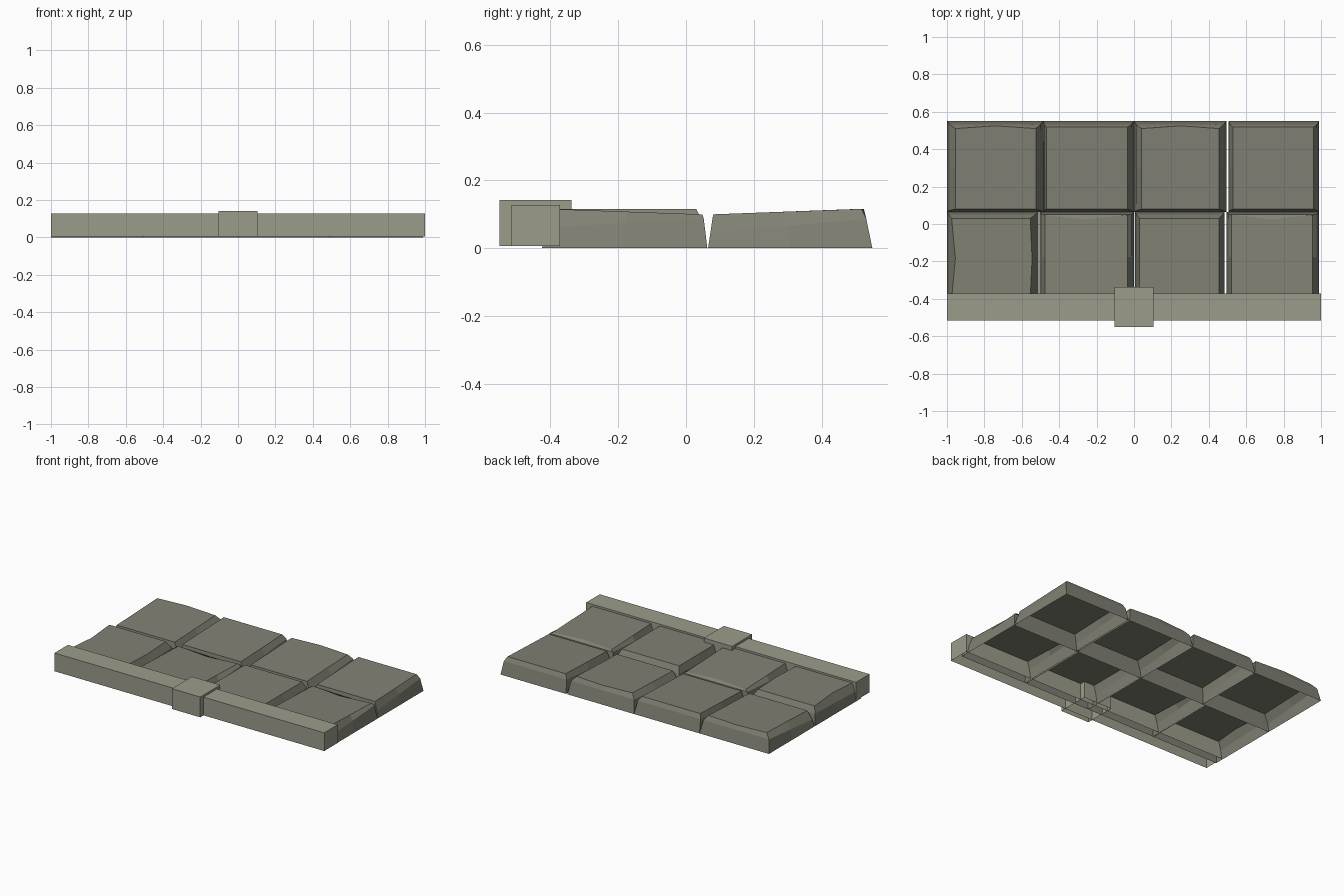
import bpy, bmesh

if "Cube" in bpy.data.objects:
    bpy.data.objects.remove(bpy.data.objects["Cube"])


def material(name, rgb):
    m = bpy.data.materials.new(name)
    m.diffuse_color = (*rgb, 1)
    m.use_nodes = True
    m.node_tree.nodes["Principled BSDF"].inputs["Base Color"].default_value = m.diffuse_color
    return m


slab_stone = material("slab_stone", (0.22, 0.22, 0.175))
kerb_stone = material("kerb_stone", (0.33, 0.335, 0.26))


def finish(bm, name, mat):
    bmesh.ops.recalc_face_normals(bm, faces=bm.faces)
    me = bpy.data.meshes.new(name)
    bm.to_mesh(me)
    bm.free()
    me.materials.append(mat)
    ob = bpy.data.objects.new(name, me)
    bpy.context.collection.objects.link(ob)
    return ob


def open_box(name, x0, x1, y0, y1, z0, z1):
    """Box without its hidden underside."""
    bm = bmesh.new()
    bmesh.ops.create_cube(bm, size=1)
    for v in bm.verts:
        v.co.x = x1 if v.co.x > 0 else x0
        v.co.y = y1 if v.co.y > 0 else y0
        v.co.z = z1 if v.co.z > 0 else z0
    bottom = min(bm.faces, key=lambda f: f.calc_center_median().z)
    bmesh.ops.delete(bm, geom=[bottom], context='FACES_ONLY')
    return finish(bm, name, kerb_stone)


def ring(x0, x1, y0, y1, zf, zb, side=0, back=0, drop=0):
    """Eight points: corners and edge middles; the middles can bow or chip."""
    xm, ym, zm = (x0 + x1) / 2, (y0 + y1) / 2, (zf + zb) / 2
    return [(x0, y0, zf), (xm, y0, zf), (x1, y0, zf), (x1 + side / 2, ym, zm),
            (x1, y1, zb), (xm, y1 + back, zb - drop), (x0, y1, zb), (x0 + side, ym, zm)]


def slab(name, base, mid, top):
    """Chipped paving slab, open below."""
    bm = bmesh.new()
    rings = [[bm.verts.new(p) for p in r] for r in (base, mid, top)]
    for a, b in zip(rings, rings[1:]):
        for i in range(8):
            j = (i + 1) % 8
            bm.faces.new((a[i], a[j], b[j], b[i]))
    bm.faces.new(rings[-1])
    return finish(bm, name, slab_stone)


# Back row: base left/right, top left/right, bow of the rear edge
back_row = [(-1.0, -0.485, -0.955, -0.525, 0.015), (-0.485, 0.0, -0.468, -0.035, 0),
            (0.0, 0.495, 0.04, 0.455, 0.015), (0.505, 0.99, 0.53, 0.96, 0)]
for i, (b0, b1, t0, t1, bow) in enumerate(back_row):
    y1 = 0.51 if bow else 0.518
    slab(f"back_slab_{i + 1}",
         ring(b0, b1, 0.065, 0.55, 0, 0),
         ring(b0 * .7 + t0 * .3, b1 * .6 + t1 * .4, 0.072, 0.532, 0.045, 0.087),
         ring(t0, t1, 0.08, y1, 0.100, 0.116, 0, bow))

# Front row: base left/right, top left/right, side bow, chip in the rear edge
front_row = [(-1.0, -0.51, -0.975, -0.555, 0.02, 0), (-0.505, 0.0, -0.475, -0.035, 0, 0.03),
             (0.005, 0.485, 0.03, 0.455, 0, 0), (0.495, 0.99, 0.52, 0.955, 0, 0.03)]
for i, (b0, b1, t0, t1, side, chip) in enumerate(front_row):
    y1, zb = (0.048, 0.100) if chip else (0.03, 0.116)
    # A chipped slab keeps a high, steep rear wall
    ymid, zmid = (0.052, 0.09) if chip else (0.05, 0.075)
    slab(f"front_slab_{i + 1}",
         ring(b0, b1, -0.425, 0.063, 0, 0),
         ring(b0 * .6 + t0 * .4, b1 * .6 + t1 * .4, -0.41, ymid, 0.06, zmid),
         ring(t0, t1, -0.40, y1, 0.116, zb, side, -chip * .8))

# Kerb along the front edge and its raised centre block
open_box("kerb", -1, 1, -0.515, -0.372, 0.006, 0.128)
open_box("kerb_block", -0.105, 0.105, -0.55, -0.338, 0.006, 0.142)
